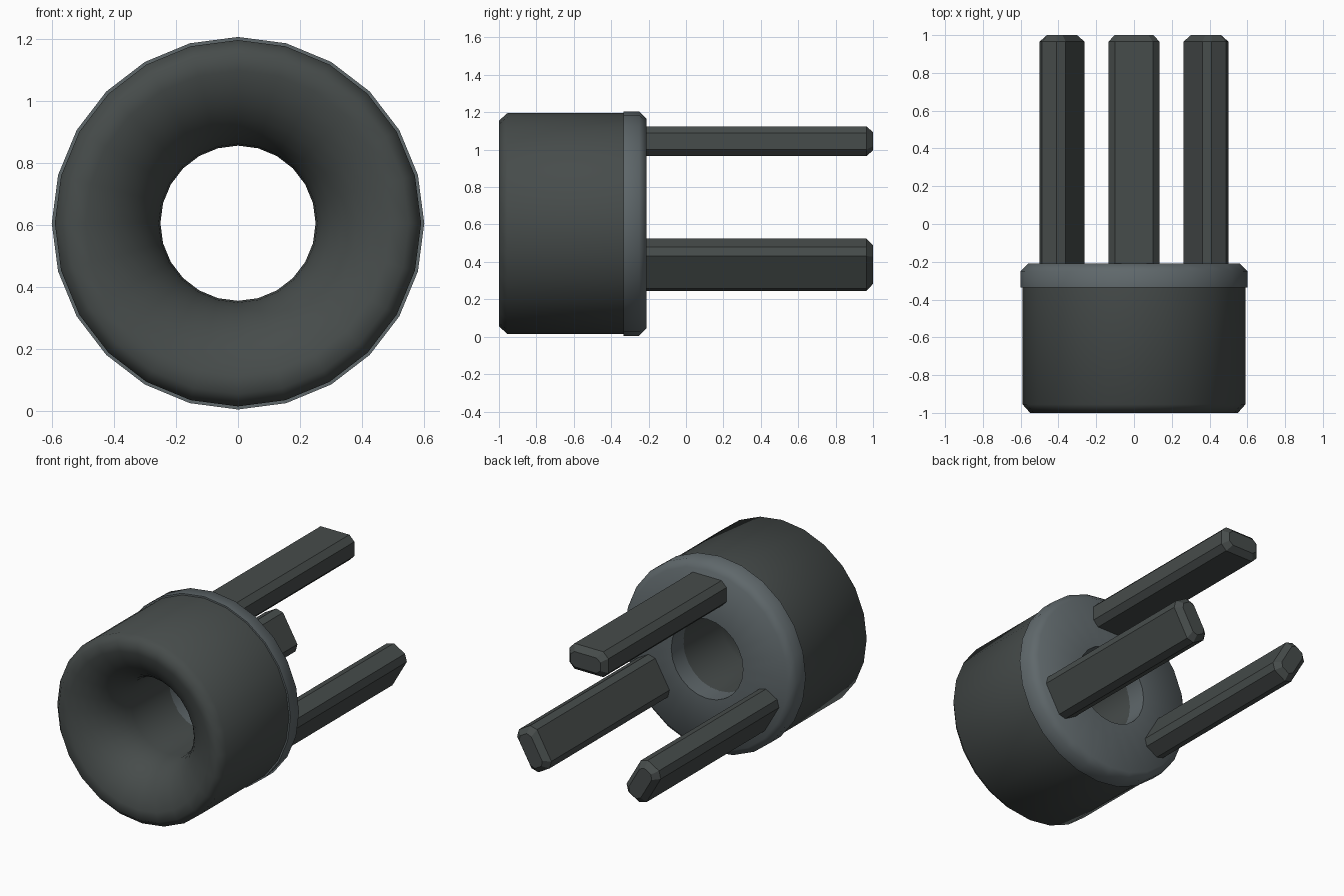
import bpy, bmesh, math
from mathutils import Matrix, Vector

cube = bpy.data.objects.get("Cube")
if cube:
    bpy.data.objects.remove(cube, do_unlink=True)

CENTRE_Z = 0.605


def material(name, colour):
    m = bpy.data.materials.new(name)
    m.use_nodes = True
    m.diffuse_color = (*colour, 1)
    bsdf = next(n for n in m.node_tree.nodes if n.type == 'BSDF_PRINCIPLED')
    bsdf.inputs["Base Color"].default_value = (*colour, 1)
    return m


charcoal = material("charcoal", (0.062, 0.072, 0.070))
slate = material("slate grey", (0.115, 0.138, 0.147))


def finish(name, bm, mat, angle):
    bmesh.ops.recalc_face_normals(bm, faces=bm.faces)
    mesh = bpy.data.meshes.new(name)
    bm.to_mesh(mesh)
    bm.free()
    mesh.materials.append(mat)
    ob = bpy.data.objects.new(name, mesh)
    bpy.context.collection.objects.link(ob)
    bpy.ops.object.select_all(action='DESELECT')
    ob.select_set(True)
    bpy.context.view_layer.objects.active = ob
    bpy.ops.object.shade_smooth_by_angle(angle=math.radians(angle))
    return ob


def lathe(name, profile, mat, sides=24):
    """Spin (radius, y) points around the horizontal y axis."""
    bm = bmesh.new()
    rings = []
    for r, y in profile:
        rings.append([bm.verts.new((r * math.cos(a), y, CENTRE_Z + r * math.sin(a)))
                      for a in (math.tau * i / sides for i in range(sides))])
    closed = rings[1:] + rings[:1]
    for a, b in zip(rings, closed):
        for i in range(sides):
            j = (i + 1) % sides
            bm.faces.new((a[i], a[j], b[j], b[i]))
    return finish(name, bm, mat, 60)


# Barrel with a flared mouth running into a straight bore
flare = [(0.55 - 0.3 * math.sin(t), -0.7 - 0.3 * math.cos(t))
         for t in (math.pi / 2 * i / 8 for i in range(9))]
lathe("barrel", [(0.59, -0.33), (0.59, -0.955)] + flare + [(0.25, -0.33)], charcoal)

# Back collar with a chamfered edge
lathe("back_collar", [(0.25, -0.335), (0.6, -0.335), (0.6, -0.25),
                      (0.56, -0.21), (0.25, -0.21)], slate)


def prong(name, angle):
    """Eight-sided bar with a chamfered tip, turned about the barrel axis."""
    w, h, c = 0.135, 0.08, 0.035
    outline = [(w, h - c), (w - c, h), (c - w, h), (-w, h - c),
               (-w, c - h), (c - w, -h), (w - c, -h), (w, c - h)]
    spin = Matrix.Translation((0, 0, CENTRE_Z)) @ Matrix.Rotation(angle, 4, 'Y')
    bm = bmesh.new()
    loops = []
    for y, inset in ((-0.25, 0), (0.965, 0), (1.0, 0.032)):
        loops.append([bm.verts.new(spin @ Vector((x * (1 - inset / w), y,
                                                  0.44 + z * (1 - inset / h))))
                      for x, z in outline])
    for a, b in zip(loops, loops[1:]):
        for i in range(8):
            j = (i + 1) % 8
            bm.faces.new((a[i], a[j], b[j], b[i]))
    bm.faces.new(loops[0])
    bm.faces.new(loops[-1])
    finish(name, bm, charcoal, 30)


for k, name in enumerate(("top_prong", "left_prong", "right_prong")):
    prong(name, math.tau * k / 3)
